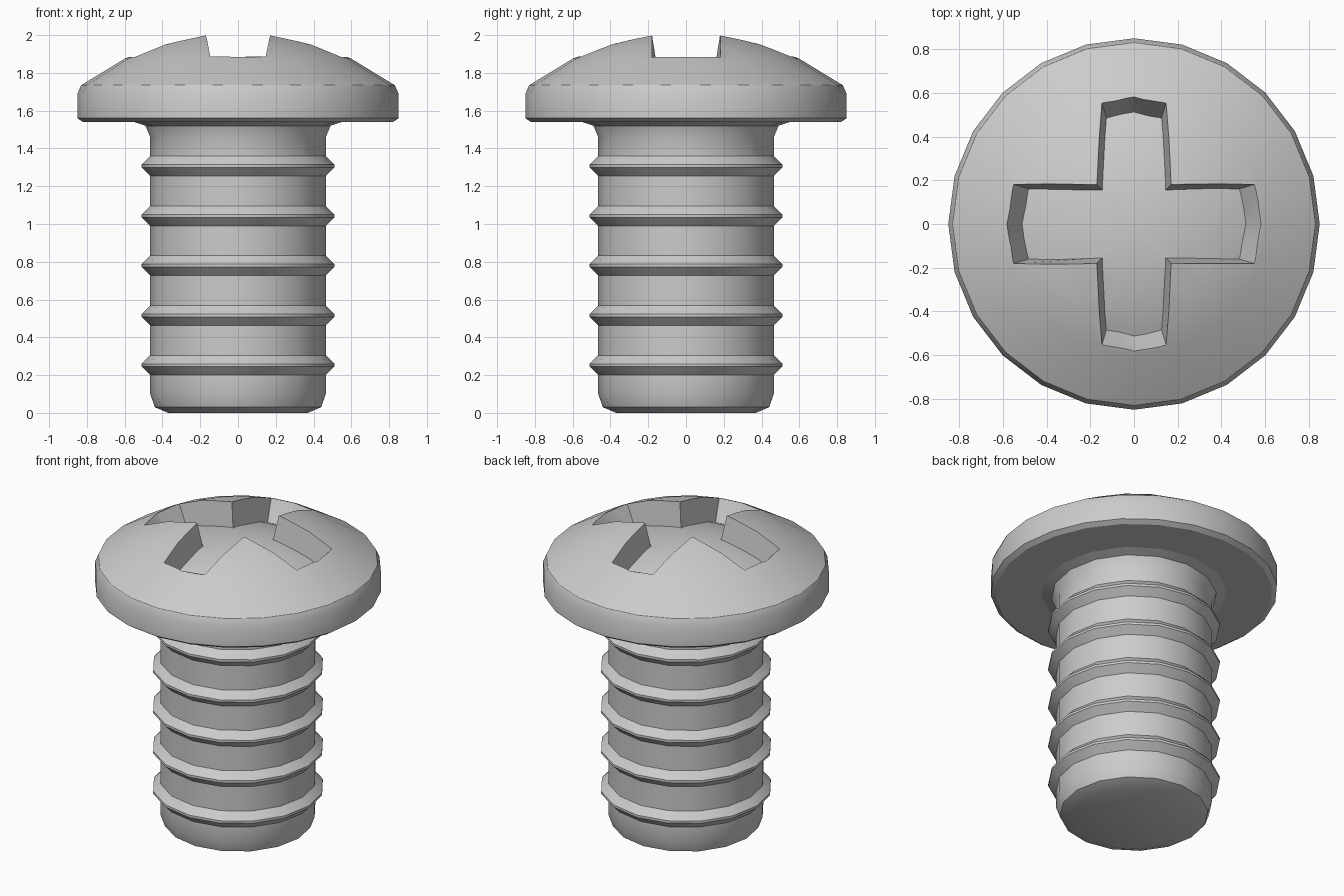
import bpy, bmesh, math

if "Cube" in bpy.data.objects:
    bpy.data.objects.remove(bpy.data.objects["Cube"])


def make_object(name, bm):
    bmesh.ops.recalc_face_normals(bm, faces=bm.faces)
    mesh = bpy.data.meshes.new(name)
    bm.to_mesh(mesh)
    bm.free()
    obj = bpy.data.objects.new(name, mesh)
    bpy.context.collection.objects.link(obj)
    return obj


def lathe(name, profile, sides, lift=0.0):
    """Revolve (radius, z) points; the ends are closed, radius 0 makes a pole."""
    bm = bmesh.new()
    rings = []
    for r, z in profile:
        if r == 0:
            rings.append([bm.verts.new((0, 0, z + lift))] * sides)
        else:
            rings.append([bm.verts.new((r * math.cos(a), r * math.sin(a), z + lift))
                          for a in (2 * math.pi * i / sides for i in range(sides))])
    for low, high in zip(rings, rings[1:]):
        for i in range(sides):
            j = (i + 1) % sides
            bm.faces.new(list(dict.fromkeys((low[i], low[j], high[j], high[i]))))
    for ring, (r, z) in ((rings[0], profile[0]), (rings[-1], profile[-1])):
        if r > 0:
            bm.faces.new(ring)
    return make_object(name, bm)


def cross_loop(wx, wy, length):
    """Outline of a cross with slightly pointed arm ends."""
    tip, end = length, length - 0.03
    quarter = [(tip, 0), (end, wy + 0.02), (wx, wy), (wx - 0.005, end), (0, tip)]
    loop = quarter[:]
    loop += [(-x, y) for x, y in reversed(quarter[:-1])]
    loop += [(x, -y) for x, y in reversed(loop[1:-1])]
    return loop


def cut(target, tool):
    mod = target.modifiers.new("cut", 'BOOLEAN')
    mod.operation = 'DIFFERENCE'
    mod.solver = 'EXACT'
    mod.object = tool
    bpy.context.view_layer.objects.active = target
    bpy.ops.object.modifier_apply(modifier=mod.name)
    bpy.data.objects.remove(tool, do_unlink=True)


# Domed head
head_profile = [(0.82, 1.54), (0.85, 1.56), (0.85, 1.69), (0.83, 1.735),
                (0.60, 1.875), (0.43, 1.95), (0.24, 2.0), (0, 2.025)]
head = lathe("head", head_profile, 24)

# Tapered cross recess whose floor follows the dome
bm = bmesh.new()
low = [bm.verts.new((x, y, 1.6)) for x, y in cross_loop(0.106, 0.116, 0.43)]
high = [bm.verts.new((x, y, 2.1)) for x, y in cross_loop(0.186, 0.196, 0.698)]
bm.faces.new(low)
bm.faces.new(high)
for i in range(len(low)):
    j = (i + 1) % len(low)
    bm.faces.new((low[i], low[j], high[j], high[i]))
recess = make_object("recess_cutter", bm)
recess.hide_render = True
cut(recess, lathe("recess_floor", head_profile, 24, lift=-0.16))
cut(head, recess)

# Shaft with five thread ridges and a flared neck
shaft_profile = [(0.37, 0), (0.44, 0.03), (0.465, 0.10)]
for i in range(5):
    z = 0.20 + 0.2635 * i
    shaft_profile += [(0.465, z), (0.51, z + 0.045), (0.51, z + 0.06), (0.465, z + 0.105)]
shaft_profile += [(0.465, 1.46), (0.49, 1.52), (0.55, 1.54), (0.55, 1.545)]
shaft = lathe("threaded_shaft", shaft_profile, 16)

# Shading
for obj in (head, shaft):
    bpy.ops.object.select_all(action='DESELECT')
    obj.select_set(True)
    bpy.context.view_layer.objects.active = obj
    bpy.ops.object.shade_smooth_by_angle(angle=math.radians(30))
